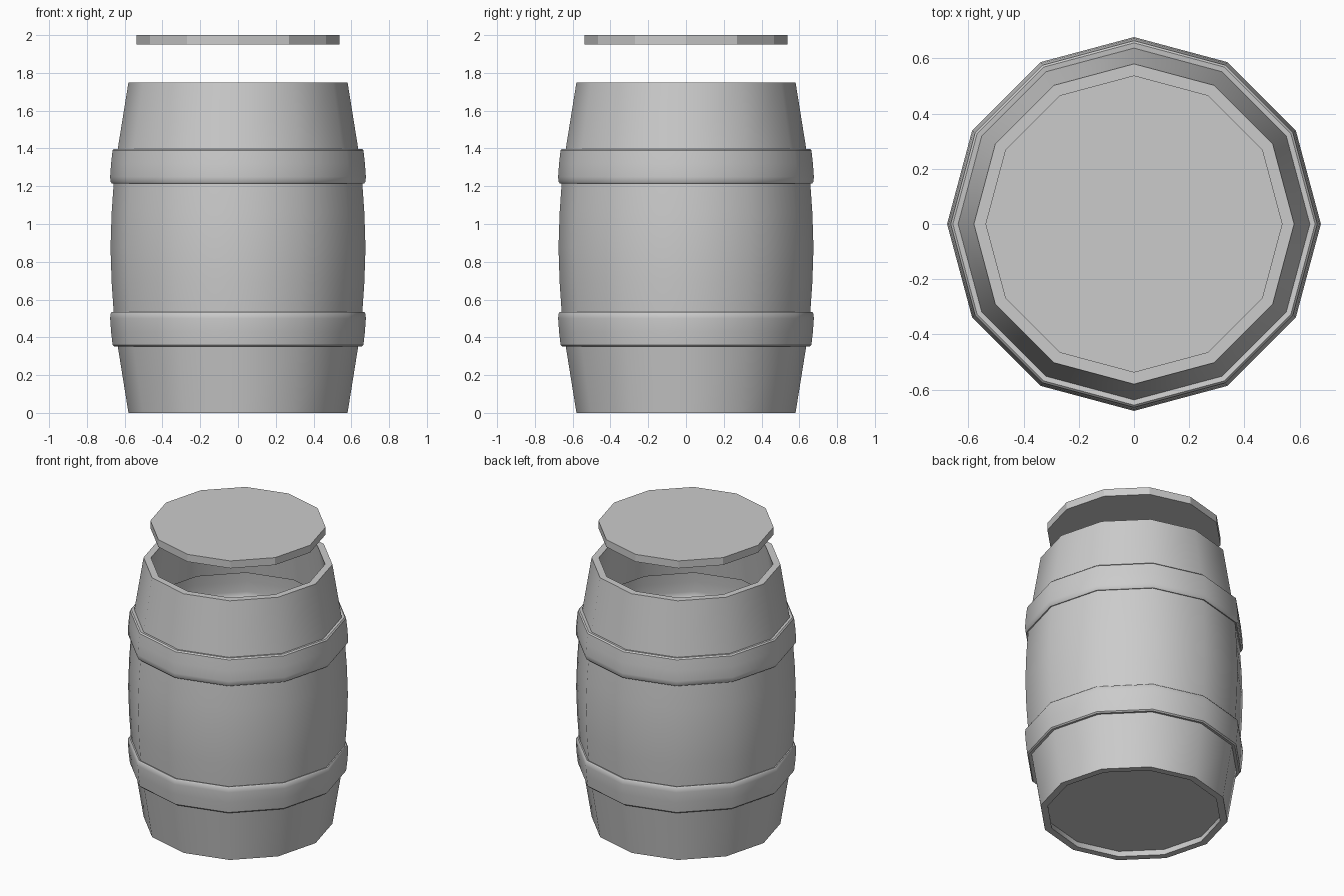
import bpy, bmesh, math

if "Cube" in bpy.data.objects:
    bpy.data.objects.remove(bpy.data.objects["Cube"])

SIDES = 12
WALL = 0.045
MID = 0.875


def lathe(name, profile, smooth):
    """Revolve a closed (radius, z) profile around z."""
    bm = bmesh.new()
    rings = []
    for r, z in profile:
        rings.append([bm.verts.new((r * math.cos(math.tau * i / SIDES),
                                    r * math.sin(math.tau * i / SIDES), z))
                      for i in range(SIDES)])
    for k, a in enumerate(rings):
        b = rings[(k + 1) % len(rings)]
        for i in range(SIDES):
            j = (i + 1) % SIDES
            bm.faces.new((a[i], a[j], b[j], b[i]))
    bmesh.ops.recalc_face_normals(bm, faces=bm.faces)
    return finish(name, bm, smooth)


def finish(name, bm, smooth):
    mesh = bpy.data.meshes.new(name)
    bm.to_mesh(mesh)
    bm.free()
    obj = bpy.data.objects.new(name, mesh)
    bpy.context.collection.objects.link(obj)
    if smooth:
        bpy.ops.object.select_all(action='DESELECT')
        obj.select_set(True)
        bpy.context.view_layer.objects.active = obj
        bpy.ops.object.shade_smooth_by_angle(angle=math.radians(35))
    return obj


def disc(name, radius, z0, z1):
    bm = bmesh.new()
    bmesh.ops.create_circle(bm, cap_ends=True, radius=radius, segments=SIDES)
    bmesh.ops.translate(bm, verts=bm.verts, vec=(0, 0, z0))
    top = bmesh.ops.extrude_face_region(bm, geom=bm.faces[:])
    verts = [g for g in top["geom"] if isinstance(g, bmesh.types.BMVert)]
    bmesh.ops.translate(bm, verts=verts, vec=(0, 0, z1 - z0))
    bmesh.ops.recalc_face_normals(bm, faces=bm.faces)
    return finish(name, bm, False)


# barrel wall: lower half with raised hoop, mirrored about the middle
half = [(0.58, 0), (0.637, 0.355), (0.656, 0.352), (0.664, 0.36),
        (0.672, 0.43), (0.677, 0.50), (0.675, 0.525), (0.668, 0.535),
        (0.658, 0.532), (0.669, 0.69)]
outer = half + [(0.675, MID)] + [(r, 2 * MID - z) for r, z in reversed(half)]
inner = [(r - WALL, z) for r, z in reversed(outer)]
lathe("barrel_wall", outer + inner, True)

# recessed base and floating lid
disc("barrel_base", 0.541, 0.04, 0.09)
disc("lid", 0.538, 1.95, 2.0)
